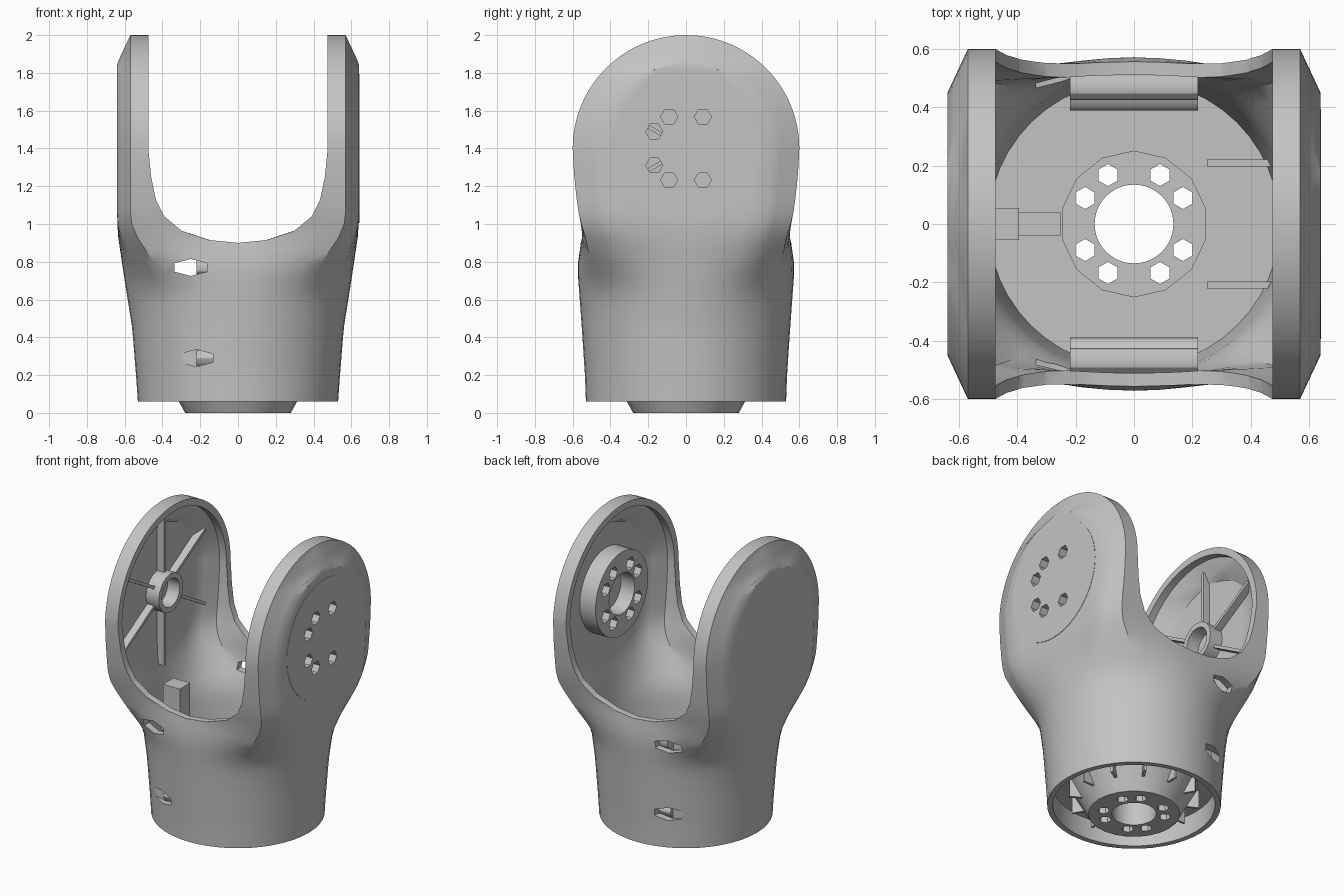
import bpy, bmesh, math
from mathutils import Matrix, Vector

if "Cube" in bpy.data.objects:
    bpy.data.objects.remove(bpy.data.objects["Cube"])

grey = bpy.data.materials.new("plain grey")
grey.use_nodes = True
grey.diffuse_color = (0.55, 0.55, 0.55, 1)
grey.node_tree.nodes["Principled BSDF"].inputs["Base Color"].default_value = grey.diffuse_color
PIVOT = 1.4


def finish(bm, name):
    bmesh.ops.recalc_face_normals(bm, faces=bm.faces)
    mesh = bpy.data.meshes.new(name)
    bm.to_mesh(mesh)
    bm.free()
    mesh.materials.append(grey)
    obj = bpy.data.objects.new(name, mesh)
    bpy.context.collection.objects.link(obj)
    return obj


def loft(name, rings):
    bm = bmesh.new()
    loops = [[bm.verts.new(p) for p in ring] for ring in rings]
    for a, b in zip(loops, loops[1:]):
        for i in range(len(a)):
            j = (i + 1) % len(a)
            bm.faces.new((a[i], a[j], b[j], b[i]))
    bm.faces.new(loops[0][::-1])
    bm.faces.new(loops[-1])
    return finish(bm, name)


def cylinder(name, axis, lo, hi, centre, r, r2=None, sides=48):
    """Cylinder along an axis from lo to hi; centre holds the other two coordinates."""
    turn = {"x": Matrix.Rotation(math.pi / 2, 4, "Y"),
            "y": Matrix.Rotation(-math.pi / 2, 4, "X"), "z": Matrix()}[axis]
    pos = list(centre)
    pos.insert("xyz".index(axis), (lo + hi) / 2)
    bm = bmesh.new()
    bmesh.ops.create_cone(bm, cap_ends=True, segments=sides, radius1=r,
                          radius2=r if r2 is None else r2, depth=hi - lo,
                          matrix=Matrix.Translation(pos) @ turn)
    return finish(bm, name)


def box(name, lo, hi, matrix=Matrix()):
    lo, hi = Vector(lo), Vector(hi)
    bm = bmesh.new()
    bmesh.ops.create_cube(bm, size=1, matrix=matrix @ Matrix.Translation((lo + hi) / 2)
                          @ Matrix.Diagonal((*(hi - lo), 1)))
    return finish(bm, name)


def cut(targets, cutter):
    for obj in targets:
        mod = obj.modifiers.new("cut", "BOOLEAN")
        mod.operation, mod.solver, mod.object = "DIFFERENCE", "EXACT", cutter
        bpy.context.view_layer.objects.active = obj
        bpy.ops.object.modifier_apply(modifier=mod.name)
    bpy.data.objects.remove(cutter)


def interp(table, z):
    for (z0, v0), (z1, v1) in zip(table, table[1:]):
        if z <= z1:
            return v0 + (v1 - v0) * max(0, z - z0) / (z1 - z0)
    return table[-1][1]


WIDTH = [(.06, .53), (.2, .54), (.45, .56), (.7, .60), (.95, .637), (1.05, .64)]
DEPTH = [(.06, .53), (.2, .535), (.5, .555), (.77, .575), (.95, .55), (1.1, .575), (1.25, .592), (1.4, .6)]


def section(z, inset):
    """Round tube low down, blending to a chamfered slab that follows the ear circle."""
    x, y = interp(WIDTH, z) - inset, interp(DEPTH, z) - inset
    edge = x - .07
    flat = .75 * y
    if z > PIVOT:
        big, small, dz = .6 - inset, .45 - inset / 2, z - PIVOT
        y = math.sqrt(big ** 2 - dz ** 2)
        flat = math.sqrt(max(0, small ** 2 - dz ** 2))
        x -= .07 * max(0, (dz - small) / (big - small))
    w = min(1, max(0, (z - .6) / .45))
    w = w * w * (3 - 2 * w)
    quarter = []
    for i in range(13):
        a = i / 12 * math.pi / 2
        if i <= 4:
            p = (x, flat * i / 4)
        elif i <= 7:
            t = (i - 4) / 3
            p = (x + (edge - x) * t, flat + (y - flat) * t)
        else:
            p = (edge * (12 - i) / 5, y)
        quarter.append(((1 - w) * x * math.cos(a) + w * p[0],
                        (1 - w) * y * math.sin(a) + w * p[1]))
    half = quarter + [(-px, py) for px, py in quarter[-2::-1]]
    return [(px, py, z) for px, py in half + [(px, -py) for px, py in half[-2:0:-1]]]


def tube(name, base, inset):
    heights = [base + (PIVOT - base) * i / 20 for i in range(20)]
    heights += [PIVOT + (.6 - inset) * math.sin(math.radians(a)) for a in range(0, 89, 4)]
    return loft(name, [section(z, inset) for z in heights])


# Forked shell: hollow tube, U gap between the ears, recess under the floor
shell = tube("forked_shell", .06, 0)
cut([shell], tube("cavity", .25, .045))
u_half = [(.475, 2.2), (.475, 1.4), (.46, 1.25), (.435, 1.13), (.39, 1.04), (.3, .965), (.15, .915), (0, .9)]
u_line = u_half + [(-x, z) for x, z in u_half[-2::-1]]
cut([shell], loft("gap", [[(x, y, z) for x, z in u_line] for y in (-1, 1)]))
cut([shell], cylinder("recess", "z", -.1, .2, (0, 0), .495))
cut([shell], cylinder("floor_opening", "z", .15, .3, (0, 0), .25, sides=14))

# Screw channels breaking out on the front and back walls
for side in (-1, 1):
    for z, x in ((.77, -.25), (.29, -.22)):
        slot = cylinder("slot", "y", min(side * .455, side * .7), max(side * .455, side * .7), (x, z), .1, sides=6)
        for v in slot.data.vertices:
            v.co.z = z + (v.co.z - z) * .45
        cut([shell], slot)

# Base hub, ear hub and outer cover
base_hub = cylinder("base_hub", "z", 0, .22, (0, 0), .28, .40, 24)
ear_hub = cylinder("ear_hub", "x", .478, .61, (0, PIVOT), .28)
cover = cylinder("ear_cover", "x", .61, .642, (0, PIVOT), .395)
cut([base_hub], cylinder("bore", "z", -.1, .4, (0, 0), .135))
cut([ear_hub], cylinder("bore", "x", .4, .58, (0, PIVOT), .135))
for quarter in range(4):
    for offset in (28, 62):
        a = math.radians(quarter * 90 + offset)
        u, v = .19 * math.cos(a), .19 * math.sin(a)
        cut([base_hub], cylinder("hole", "z", -.1, .4, (u, v), .038, sides=6))
        through = u < .12
        targets = [ear_hub, shell, cover] if through else [ear_hub]
        cut(targets, cylinder("hole", "x", .4, .8 if through else .57, (u, PIVOT + v), .045, sides=6))
parts = [shell, base_hub, ear_hub, cover]

# Gussets around the base hub
for i in range(12):
    parts.append(box("base_gusset", (.27, -.008, .08), (.40, .008, .21), Matrix.Rotation(i * math.pi / 6, 4, "Z")))

# Plain ear: pivot ring with radial ribs
ring = cylinder("pivot_ring", "x", -.61, -.50, (0, PIVOT), .13, sides=16)
cut([ring], cylinder("bore", "x", -.59, -.4, (0, PIVOT), .095, sides=16))
parts.append(ring)
for i in range(6):
    turn = Matrix.Translation((0, 0, PIVOT)) @ Matrix.Rotation(i * math.pi / 3, 4, "X")
    parts.append(box("ear_rib", (-.60, -.01, .12), (-.545, .01, .5), turn))

# Inner bosses, wall ribs and cable channel
for side in (-1, 1):
    for z, y in ((.77, .47), (.29, .435)):
        parts.append(cylinder("screw_boss", "x", -.22, .22, (side * y, z), .045, sides=12))
    y = side * .21
    parts.append(box("wall_rib", (.25, y - .012, .24), (.48, y + .012, .4)))
parts.append(box("cable_channel", (-.52, -.055, .24), (-.395, .055, .8)))
parts.append(box("cable_channel_foot", (-.40, -.04, .24), (-.25, .04, .30)))

bpy.ops.object.select_all(action="DESELECT")
for obj in parts:
    obj.select_set(True)
bpy.context.view_layer.objects.active = shell
bpy.ops.object.shade_smooth_by_angle(angle=math.radians(30))
